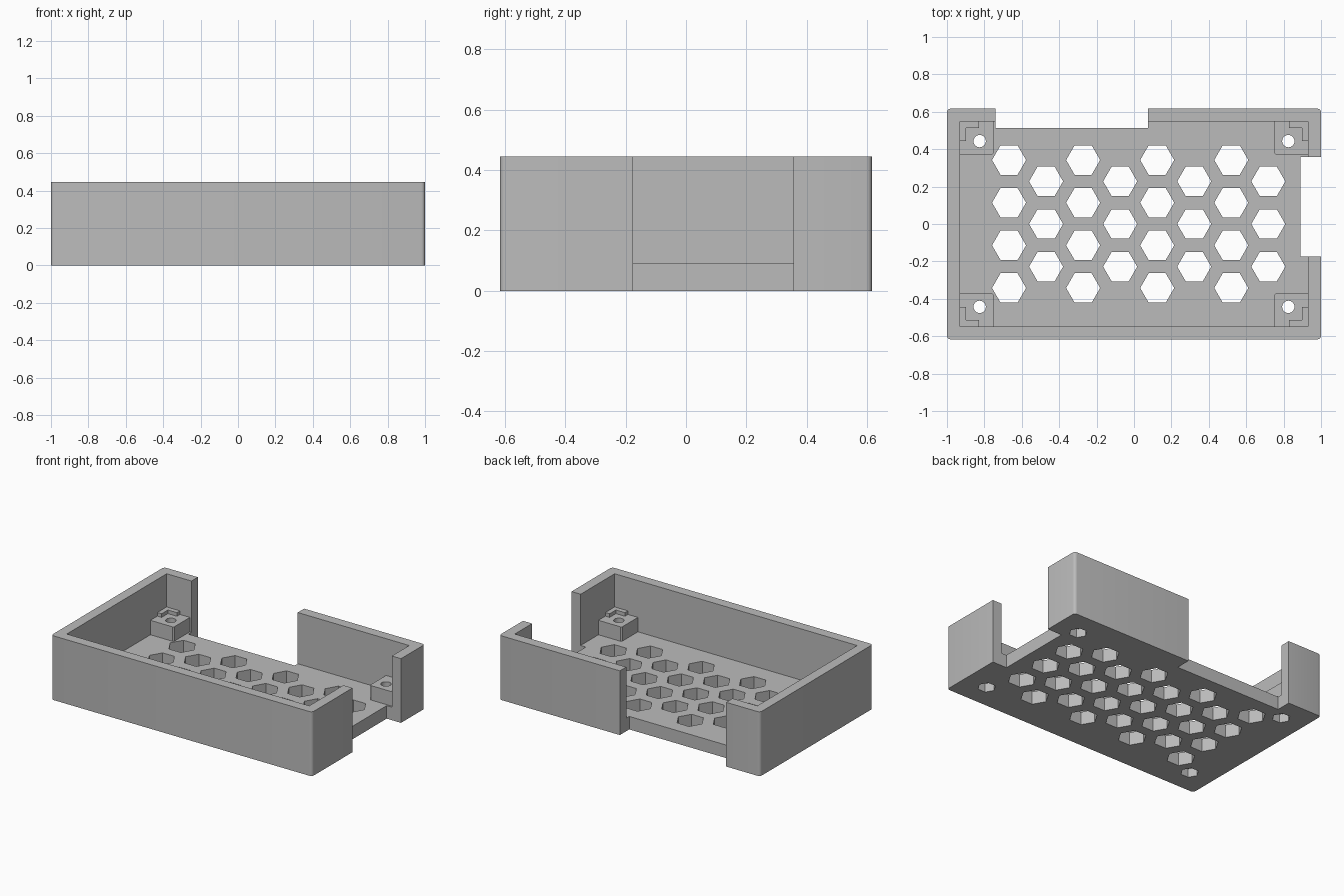
import bpy, bmesh
from math import cos, sin, pi

if "Cube" in bpy.data.objects:
    bpy.data.objects.remove(bpy.data.objects["Cube"])

grey = bpy.data.materials.new("matte grey plastic")
grey.use_nodes = True
colour = (0.5, 0.5, 0.5, 1)
grey.diffuse_color = colour
grey.node_tree.nodes["Principled BSDF"].inputs["Base Color"].default_value = colour

HX, HY, HEIGHT = 1.0, 0.617, 0.445     # outer half sizes and height
IX, IY, FLOOR = 0.93, 0.547, 0.09      # cavity half sizes and floor thickness
POST_TOP, LIP_TOP = 0.19, 0.215
CORNERS = [(sx, sy) for sx in (-1, 1) for sy in (-1, 1)]


def rect(x0, x1, y0, y1):
    return [(x0, y0), (x1, y0), (x1, y1), (x0, y1)]


def ring(x, y, radius, sides):
    return [(x + radius * cos(2 * pi * i / sides), y + radius * sin(2 * pi * i / sides))
            for i in range(sides)]


def prisms(name, outlines, z0, z1):
    """One object holding an upright prism for every outline."""
    bm = bmesh.new()
    for outline in outlines:
        base = bm.faces.new([bm.verts.new((x, y, z0)) for x, y in outline])
        top = bmesh.ops.extrude_face_region(bm, geom=[base])["geom"]
        verts = [v for v in top if isinstance(v, bmesh.types.BMVert)]
        bmesh.ops.translate(bm, verts=verts, vec=(0, 0, z1 - z0))
    bmesh.ops.recalc_face_normals(bm, faces=bm.faces)
    mesh = bpy.data.meshes.new(name)
    bm.to_mesh(mesh)
    bm.free()
    mesh.materials.append(grey)
    obj = bpy.data.objects.new(name, mesh)
    bpy.context.collection.objects.link(obj)
    return obj


def cut(obj, cutters):
    """Subtract the cutters and bake the result."""
    for cutter in cutters:
        cutter.hide_render = True
        mod = obj.modifiers.new("cut", "BOOLEAN")
        mod.operation, mod.solver, mod.object = "DIFFERENCE", "EXACT", cutter
    bpy.context.view_layer.update()
    graph = bpy.context.evaluated_depsgraph_get()
    mesh = bpy.data.meshes.new_from_object(obj.evaluated_get(graph))
    obj.modifiers.clear()
    obj.data = mesh


def smooth(obj):
    bpy.ops.object.select_all(action="DESELECT")
    obj.select_set(True)
    bpy.context.view_layer.objects.active = obj
    bpy.ops.object.shade_smooth_by_angle(angle=0.6)


# Outer outline with small rounded corners
R, STEPS = 0.02, 4
outline = []
for quarter, (sx, sy) in enumerate([(1, 1), (-1, 1), (-1, -1), (1, -1)]):
    for i in range(STEPS + 1):
        a = (quarter + i / STEPS) * pi / 2
        outline.append((sx * (HX - R) + R * cos(a), sy * (HY - R) + R * sin(a)))
tray = prisms("tray", [outline], 0, HEIGHT)

# Honeycomb vents in alternating columns of four and three
vents = []
for col in range(8):
    rows = 4 if col % 2 == 0 else 3
    for row in range(rows):
        y = (row - (rows - 1) / 2) * 0.228
        vents.append(ring(-0.668 + col * 0.198, y, 0.091, 6))

# Cutters: cavity, wall openings, vents, screw holes, nut recesses
cavity = prisms("cavity_cutter", [rect(-IX, IX, -IY, IY)], FLOOR, 1)
openings = prisms("opening_cutter", [rect(-0.74, 0.075, 0.514, 1),
                                     rect(0.89, 1.2, -0.175, 0.357)], -0.1, 1.1)
vent_cutter = prisms("vent_cutter", vents, -0.1, 0.3)
screws = prisms("screw_cutter", [ring(sx * 0.825, sy * 0.443, 0.033, 24)
                                 for sx, sy in CORNERS], -0.15, 0.4)
nuts = prisms("nut_cutter", [ring(sx * 0.825, sy * 0.443, 0.058, 6)
                             for sx, sy in CORNERS], -0.12, 0.06)
cut(tray, [cavity, openings, vent_cutter, screws, nuts])
smooth(tray)

# Corner standoffs, each with a raised L-shaped locating lip
for sx, sy in CORNERS:
    place = ("back" if sy > 0 else "front") + ("_left" if sx > 0 else "_right")
    px, py, c = IX - 0.178, IY - 0.178, 0.008
    post_shape = [(IX, IY), (px, IY), (px, py + c), (px + c, py), (IX, py)]
    lx, ly, t = IX - 0.102, IY - 0.102, 0.033
    lip_shape = [(IX, IY), (lx, IY), (lx, IY - t), (IX - t, IY - t), (IX - t, ly), (IX, ly)]
    post = prisms(place + "_standoff", [[(sx * x, sy * y) for x, y in post_shape]],
                  FLOOR, POST_TOP)
    cut(post, [screws])
    smooth(post)
    prisms(place + "_lip", [[(sx * x, sy * y) for x, y in lip_shape]], POST_TOP, LIP_TOP)

for cutter in (cavity, openings, vent_cutter, screws, nuts):
    bpy.data.objects.remove(cutter)
